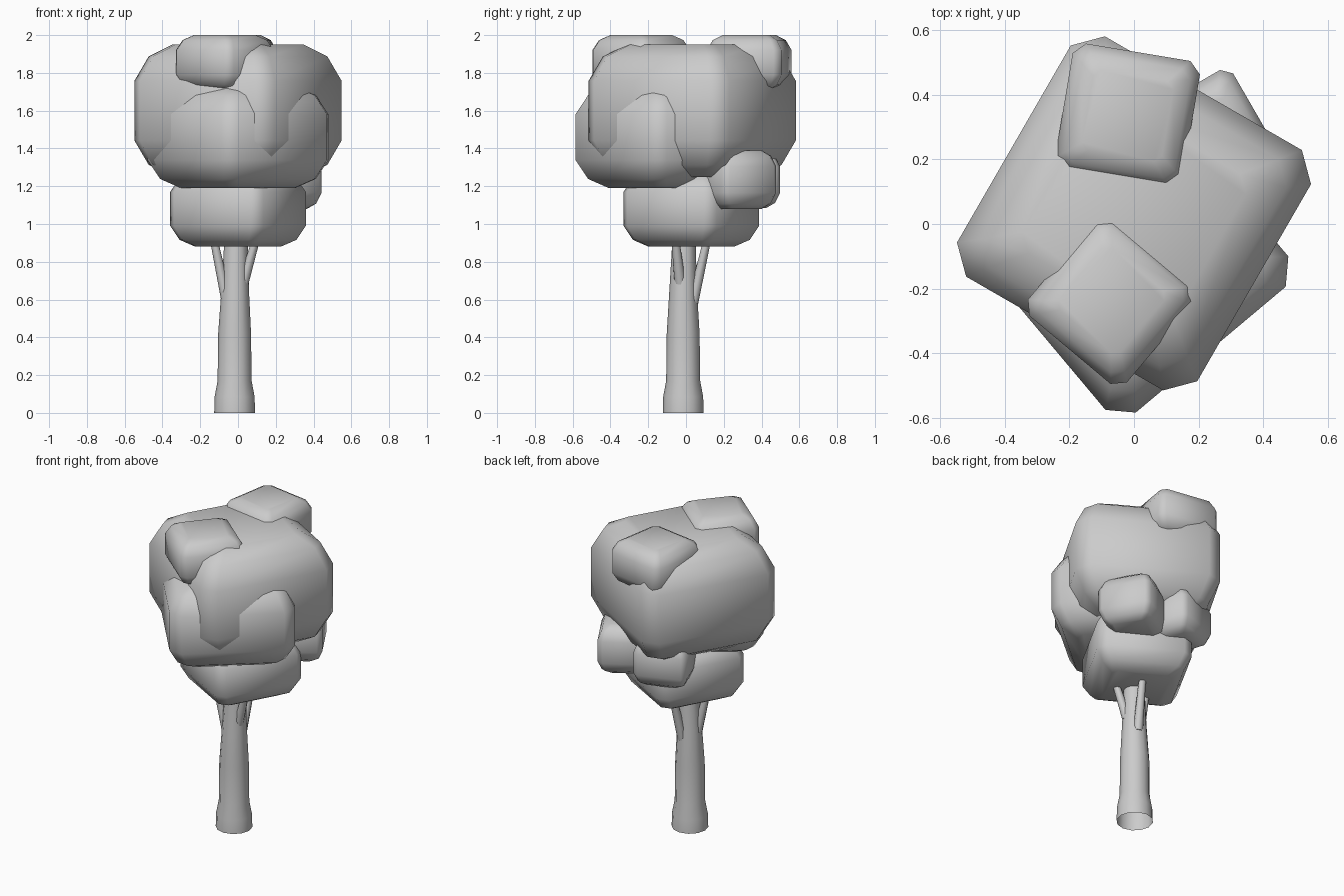
import bpy, bmesh
from math import cos, sin, pi, radians

if "Cube" in bpy.data.objects:
    bpy.data.objects.remove(bpy.data.objects["Cube"])


def loft(name, rings, caps):
    """Skin a stack of equal-sized point rings."""
    bm = bmesh.new()
    loops = [[bm.verts.new(p) for p in ring] for ring in rings]
    n = len(loops[0])
    for a, b in zip(loops, loops[1:]):
        for i in range(n):
            j = (i + 1) % n
            bm.faces.new((a[i], a[j], b[j], b[i]))
    if caps:
        bm.faces.new(loops[0][::-1])
        bm.faces.new(loops[-1])
    bm.normal_update()
    me = bpy.data.meshes.new(name)
    bm.to_mesh(me)
    bm.free()
    ob = bpy.data.objects.new(name, me)
    bpy.context.collection.objects.link(ob)
    bpy.ops.object.select_all(action='DESELECT')
    ob.select_set(True)
    bpy.context.view_layer.objects.active = ob
    bpy.ops.object.shade_smooth_by_angle(angle=radians(60))
    return ob


def circle(x, y, z, r, n):
    return [(x + r * cos(2 * pi * i / n), y + r * sin(2 * pi * i / n), z) for i in range(n)]


def chamfered_square(h, c):
    k = h - c
    return [(h, -k), (h, k), (k, h), (-k, h), (-h, k), (-h, -k), (-k, -h), (k, -h)]


def leaf_block(name, x, y, z, half, half_z, angle):
    """Square foliage block with rounded top and bottom rims."""
    a = radians(angle)
    profile = [(-1, .63, .11), (-.82, .86, .15), (-.45, 1, .18),
               (.45, 1, .18), (.82, .86, .15), (1, .63, .11)]
    rings = []
    for pz, size, cham in profile:
        rings.append([(x + half * (u * cos(a) - v * sin(a)),
                       y + half * (u * sin(a) + v * cos(a)),
                       z + half_z * pz) for u, v in chamfered_square(size, cham)])
    return loft(name, rings, True)


# Trunk: flared foot, open underneath
trunk = [(-.018, -.015, 0, .108), (-.018, -.015, .085, .106), (-.018, -.015, .17, .09),
         (-.018, -.015, .42, .087), (-.015, -.015, .65, .073), (-.01, -.01, .95, .06)]
loft("trunk", [circle(*p, 12) for p in trunk], False)

# Branches: start inside the trunk, end inside the foliage
branches = [((.025, -.03, .68), (.105, -.06, .95)),
            ((-.06, -.025, .60), (-.135, -.045, .95)),
            ((.0, .035, .58), (.03, .12, .95))]
for i, (p, q) in enumerate(branches):
    loft(f"branch_{i + 1}", [circle(*p, .03, 8), circle(*q, .02, 8)], True)

# Foliage blocks
leaf_block("crown_main", 0, .033, 1.60, .43, .35, -30)
leaf_block("crown_base", 0, .028, 1.08, .282, .20, -29)
leaf_block("crown_front", 0, -.106, 1.46, .37, .27, 40)
leaf_block("crown_top_front", -.07, -.237, 1.855, .20, .145, -40)
leaf_block("crown_top_back", -.02, .335, 1.855, .20, .145, -9.5)
leaf_block("crown_side", .232, .267, 1.235, .165, .155, 30)
leaf_block("crown_back", -.067, .30, 1.235, .163, .15, 20)
